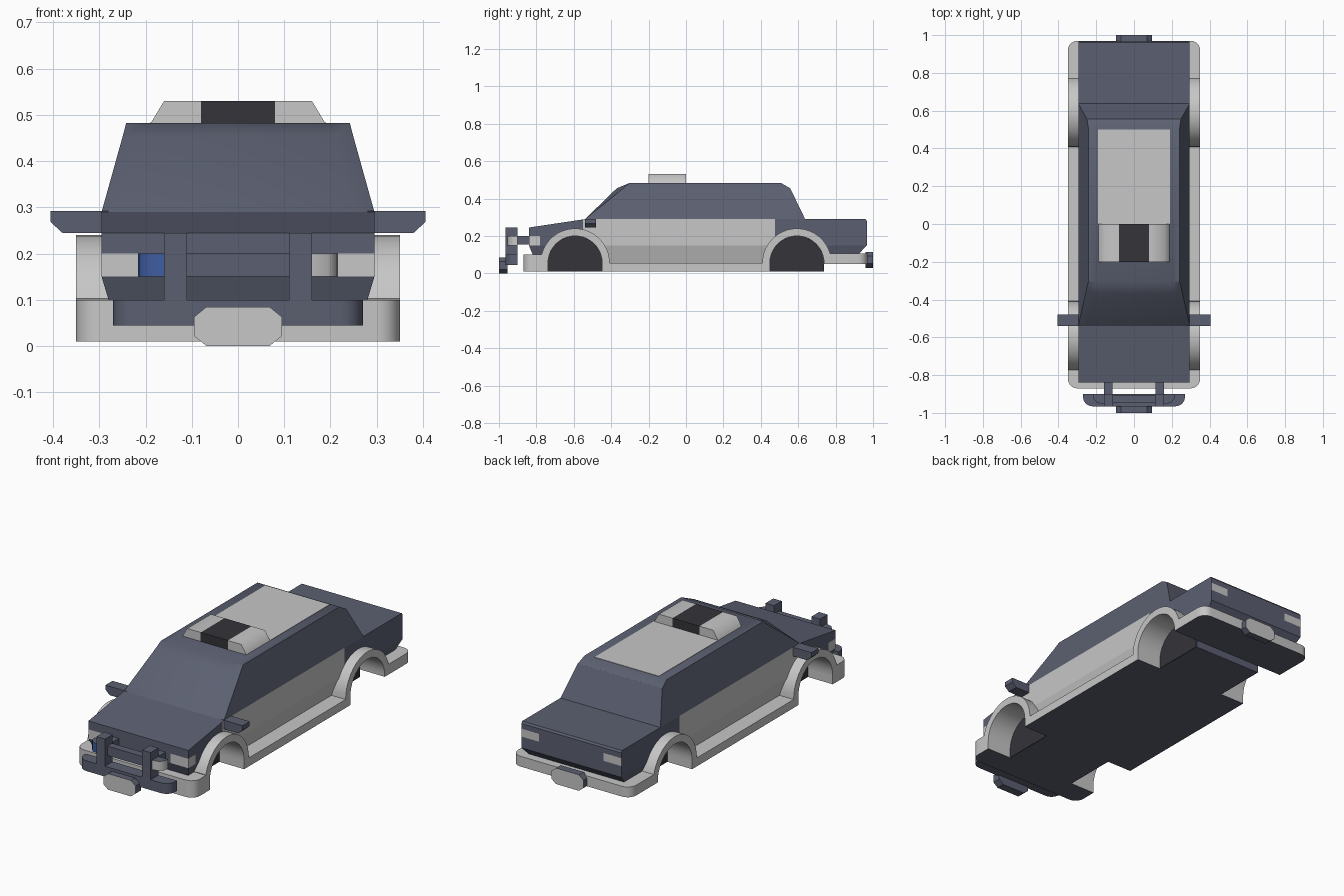
import bpy, bmesh, math

if "Cube" in bpy.data.objects:
    bpy.data.objects.remove(bpy.data.objects["Cube"])


def material(name, rgb):
    m = bpy.data.materials.new(name)
    m.diffuse_color = (*rgb, 1)
    m.use_nodes = True
    m.node_tree.nodes["Principled BSDF"].inputs["Base Color"].default_value = m.diffuse_color
    return m


SLATE = material("slate_paint", (0.105, 0.117, 0.165))
GREY = material("light_grey", (0.57, 0.57, 0.57))
DARK = material("near_black", (0.034, 0.034, 0.041))
BLUE = material("blue_lamp", (0.05, 0.11, 0.36))


def finish(name, bm, mats, rule=None, smooth=None):
    bmesh.ops.recalc_face_normals(bm, faces=bm.faces[:])
    bm.normal_update()
    if rule:
        for f in bm.faces:
            f.material_index = rule(f.calc_center_median(), f.normal)
    me = bpy.data.meshes.new(name)
    bm.to_mesh(me)
    bm.free()
    for m in mats:
        me.materials.append(m)
    ob = bpy.data.objects.new(name, me)
    bpy.context.collection.objects.link(ob)
    bpy.ops.object.select_all(action='DESELECT')
    bpy.context.view_layer.objects.active = ob
    ob.select_set(True)
    if smooth:
        bpy.ops.object.shade_smooth_by_angle(angle=math.radians(smooth))
    return ob


def prism_bm(pts, axis, a, b):
    """Extrude a 2D outline along an axis from a to b."""
    bm = bmesh.new()

    def put(p, t):
        return {'x': (t, p[0], p[1]), 'y': (p[0], t, p[1]), 'z': (p[0], p[1], t)}[axis]
    lo = [bm.verts.new(put(p, a)) for p in pts]
    hi = [bm.verts.new(put(p, b)) for p in pts]
    bm.faces.new(lo)
    bm.faces.new(hi)
    n = len(pts)
    for i in range(n):
        j = (i + 1) % n
        bm.faces.new((lo[i], lo[j], hi[j], hi[i]))
    return bm


def prism(name, pts, axis, a, b, mats, rule=None, smooth=None):
    return finish(name, prism_bm(pts, axis, a, b), mats, rule, smooth)


def rect(a0, a1, b0, b1):
    return [(a0, b0), (a1, b0), (a1, b1), (a0, b1)]


def arc(cx, cy, r, a0, a1, n):
    return [(cx + r * math.cos(math.radians(a0 + (a1 - a0) * i / n)),
             cy + r * math.sin(math.radians(a0 + (a1 - a0) * i / n))) for i in range(n + 1)]


WHEEL_Y, WHEEL_Z = 0.593, 0.055

# Lower body, cut into bands for the painted panels and lamps
bm = prism_bm([(-0.82, 0.10), (-0.84, 0.15), (-0.84, 0.245), (-0.54, 0.29), (0.96, 0.29),
               (0.967, 0.28), (0.967, 0.15), (0.92, 0.10), (0.72, 0.10), (0.6, 0.05),
               (-0.6, 0.05), (-0.72, 0.10)], 'x', -0.295, 0.295)
for co, no in [((0, 0, z), (0, 0, 1)) for z in (0.15, 0.2, 0.21, 0.252)] + \
              [((0, y, 0), (0, 1, 0)) for y in (-0.78, -0.55, 0.475)] + \
              [((x, 0, 0), (1, 0, 0)) for x in (-0.19, 0.19)]:
    bmesh.ops.bisect_plane(bm, geom=bm.verts[:] + bm.edges[:] + bm.faces[:],
                           plane_co=co, plane_no=no)
for v in bm.verts:
    if v.co.z < 0.149 and abs(v.co.x) > 0.29:
        v.co.x -= math.copysign((0.15 - v.co.z) * 0.3, v.co.x)


def body_paint(c, n):
    if abs(n.x) > 0.8:
        panel = -0.55 < c.y < 0.475
        headlamp = c.y < -0.78 and 0.15 < c.z < 0.2
        return int(panel or headlamp)
    if n.y < -0.9 and abs(c.x) > 0.19 and 0.15 < c.z < 0.2:
        return 1
    if n.y > 0.9 and abs(c.x) > 0.19 and 0.21 < c.z < 0.252:
        return 1
    return 0


body = finish("lower_body", bm, [SLATE, GREY], body_paint)

# Wheel wells cut out of the lower body
for sx in (-1, 1):
    for sy in (-1, 1):
        cutter = prism("well_cutter", arc(sy * WHEEL_Y, WHEEL_Z, 0.165, 0, 345, 23), 'x',
                       *sorted((sx * 0.19, sx * 0.4)), [SLATE])
        cutter.hide_render = True
        mod = body.modifiers.new("well", 'BOOLEAN')
        mod.operation, mod.solver, mod.object = 'DIFFERENCE', 'EXACT', cutter
        bpy.context.view_layer.objects.active = body
        bpy.ops.object.modifier_apply(modifier=mod.name)
        bpy.data.objects.remove(cutter)

# Cabin: stacked rings with a slightly bowed windscreen
bm = bmesh.new()
rings = []
for z, x, front, corner, rear in ((0.29, 0.295, -0.54, -0.54, 0.637),
                                  (0.455, 0.249, -0.37, -0.335, 0.557),
                                  (0.482, 0.242, -0.305, -0.305, 0.51)):
    rings.append([bm.verts.new((*p, z)) for p in (
        (-x, corner), (-0.85 * x, front), (0.85 * x, front), (x, corner), (x, rear), (-x, rear))])
for lo, hi in zip(rings, rings[1:]):
    for i in range(6):
        j = (i + 1) % 6
        bm.faces.new((lo[i], lo[j], hi[j], hi[i]))
bm.faces.new(rings[-1])
finish("cabin", bm, [SLATE], smooth=30)

# Roof panel and light bar
prism("roof_panel", rect(-0.19, 0.19, 0, 0.5), 'z', 0.478, 0.484, [GREY])
prism("light_bar_centre", rect(-0.08, 0.08, 0.48, 0.53), 'y', -0.2, 0, [DARK])
for s in (-1, 1):
    prism("light_bar_lamp", [(s * 0.08, 0.48), (s * 0.19, 0.48), (s * 0.16, 0.53),
                             (s * 0.08, 0.53)], 'y', -0.2, 0, [GREY], smooth=65)


# Side skirts with wheel arches
def underside(c, n):
    return int(n.z < -0.9 and c.z < 0.056)


skirt = [(-0.77, 0.01), (-0.77, 0.10)]
skirt += arc(-WHEEL_Y, WHEEL_Z, 0.185, 165, 0, 20)
skirt += arc(WHEEL_Y, WHEEL_Z, 0.185, 180, 15, 20)
skirt += [(0.77, 0.10), (0.77, 0.05), (WHEEL_Y + 0.145, 0.05)]
skirt += arc(WHEEL_Y, WHEEL_Z, 0.145, 0, 180, 20) + [(WHEEL_Y - 0.145, 0.01)]
skirt += [(-WHEEL_Y + 0.145, 0.01)] + arc(-WHEEL_Y, WHEEL_Z, 0.145, 0, 180, 20)
skirt += [(-WHEEL_Y - 0.145, 0.01)]
for s in (-1, 1):
    prism("side_skirt", skirt, 'x', *sorted((s * 0.2, s * 0.35)), [GREY, SLATE],
          underside, smooth=30)

# Wrap-around bumpers
for name, s, end, z0, z1 in (("front_bumper", -1, 0.87, 0.01, 0.10),
                             ("rear_bumper", 1, 0.97, 0.05, 0.105)):
    outline = [(0.35, 0.738)] + arc(0.30, end - 0.05, 0.05, 0, 90, 6)
    outline += arc(-0.30, end - 0.05, 0.05, 90, 180, 6) + [(-0.35, 0.738)]
    prism(name, [(x, s * y) for x, y in outline], 'z', z0, z1, [GREY, SLATE],
          underside, smooth=30)

# Floor and dark inner walls of the wheel wells
prism("floor", rect(-0.202, 0.202, -0.738, 0.738), 'z', 0.01, 0.11, [SLATE])
for s in (-1, 1):
    wall = arc(s * WHEEL_Y, WHEEL_Z, 0.1445, 0, 180, 20)
    wall += [(s * WHEEL_Y - 0.1445, 0.011), (s * WHEEL_Y + 0.1445, 0.011)]
    prism("well_wall", wall, 'x', -0.205, 0.205, [DARK])

# Bull bar with auxiliary lamps
base = [(-0.27, -0.90), (0.27, -0.90)] + arc(0.22, -0.915, 0.05, 0, -90, 6)
base += arc(-0.22, -0.915, 0.05, 270, 180, 6)
prism("bull_bar_base", base, 'z', 0.045, 0.10, [SLATE], smooth=30)
prism("bull_bar_cross", rect(-0.16, 0.16, -0.945, -0.905), 'z', 0.15, 0.20, [SLATE])
for s, lens in ((-1, BLUE), (1, GREY)):
    prism("bull_bar_post", rect(*sorted((s * 0.11, s * 0.16)), -0.965, -0.90),
          'z', 0.05, 0.245, [SLATE])
    prism("bull_bar_strut", rect(*sorted((s * 0.115, s * 0.16)), -0.91, -0.83),
          'z', 0.155, 0.20, [SLATE])
    prism("bull_bar_lamp", [(s * 0.15, -0.90), (s * 0.216, -0.90), (s * 0.214, -0.925),
                            (s * 0.195, -0.947), (s * 0.15, -0.955)], 'z', 0.15, 0.20,
          [SLATE, lens], lambda c, n: int(abs(n.z) < 0.5 and n.y < 0.9), smooth=45)

# Number plate blocks with a light face
for name, s, inner, z in (("front_plate", -1, 0.955, 0), ("rear_plate", 1, 0.96, 0.03)):
    shape = [(-0.095, 0.022), (-0.068, 0), (0.068, 0), (0.095, 0.022),
             (0.095, 0.063), (0.068, 0.085), (-0.068, 0.085), (-0.095, 0.063)]
    prism(name, [(x, h + z) for x, h in shape], 'y', *sorted((s * inner, s * 1.0)),
          [SLATE, GREY], lambda c, n, s=s: int(n.y * s > 0.9))

# Door mirrors
for s in (-1, 1):
    prism("door_mirror", [(s * 0.28, 0.245), (s * 0.38, 0.245), (s * 0.405, 0.268),
                          (s * 0.405, 0.292), (s * 0.28, 0.292)], 'y', -0.54, -0.48, [SLATE])
